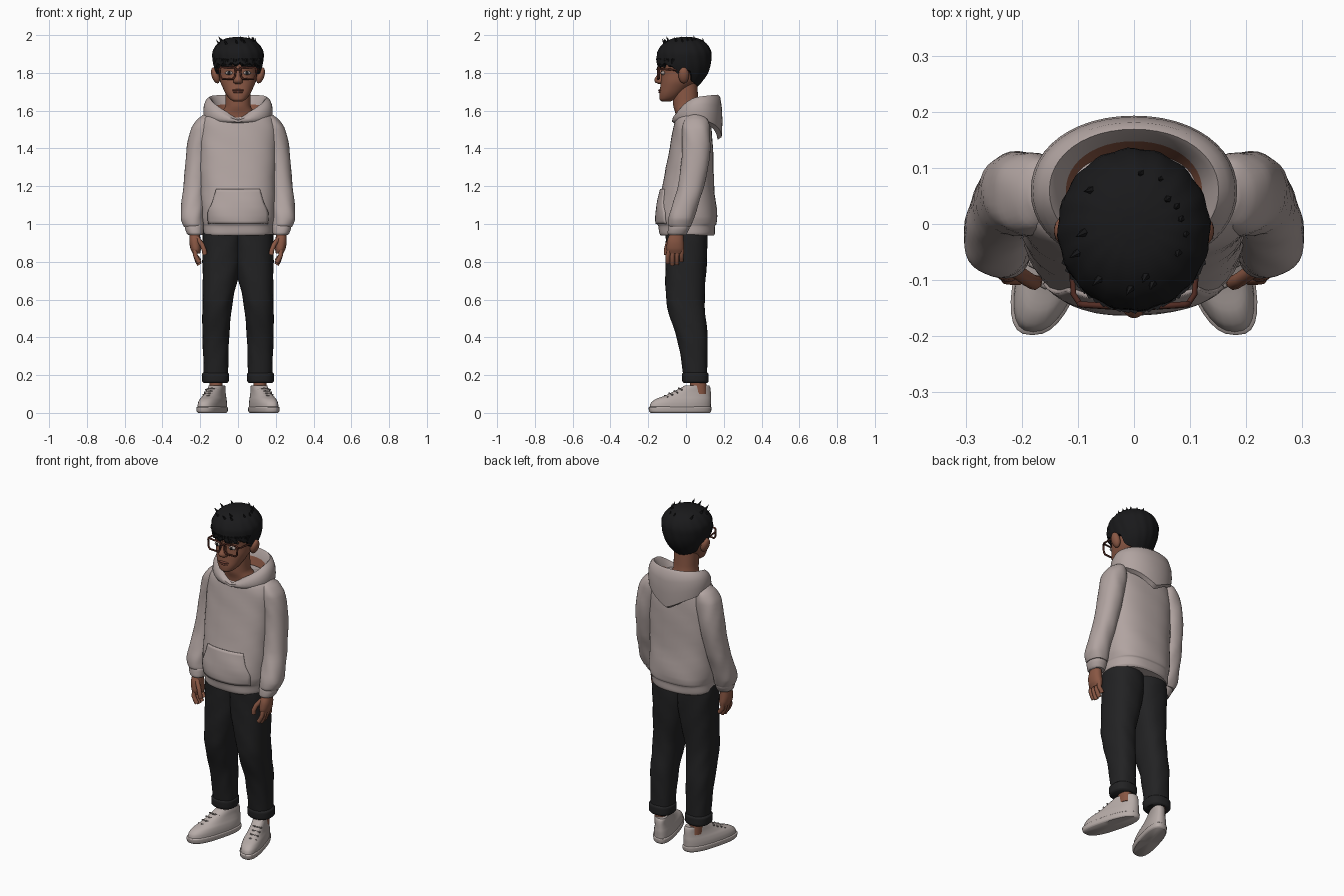
import bpy, bmesh, math, random
from mathutils import Vector
from mathutils.bvhtree import BVHTree

random.seed(4)


def material(name, r, g, b):
    m = bpy.data.materials.new(name)
    m.diffuse_color = (r, g, b, 1)
    return m


FABRIC = material("warm grey fabric", 0.44, 0.37, 0.355)
SKIN = material("brown skin", 0.25, 0.095, 0.057)
HAIR = material("black hair", 0.010, 0.010, 0.011)
TROUSER = material("charcoal cloth", 0.016, 0.016, 0.017)
FRAME = material("red brown frame", 0.085, 0.025, 0.017)
SHOE = material("off white leather", 0.47, 0.41, 0.39)
LACE = material("grey lace", 0.22, 0.19, 0.18)
EYE = material("eye white", 0.40, 0.33, 0.30)
LIP = material("lip", 0.19, 0.062, 0.042)


def finish(name, bm, mats, angle=50):
    bmesh.ops.recalc_face_normals(bm, faces=bm.faces)
    me = bpy.data.meshes.new(name)
    bm.to_mesh(me)
    bm.free()
    for m in mats:
        me.materials.append(m)
    me.polygons.foreach_set("use_smooth", [True] * len(me.polygons))
    me.set_sharp_from_angle(angle=math.radians(angle))
    ob = bpy.data.objects.new(name, me)
    bpy.context.collection.objects.link(ob)
    return ob


def mono(rows, t):
    """Monotone cubic through rows (t, a, b, ...)."""
    t = min(max(t, rows[0][0]), rows[-1][0])
    i = max(k for k in range(len(rows) - 1) if rows[k][0] <= t)
    sec = lambda k, c: (rows[k + 1][c] - rows[k][c]) / (rows[k + 1][0] - rows[k][0])

    def slope(k, c):
        if k == 0 or k == len(rows) - 1:
            return sec(min(k, len(rows) - 2), c)
        a, b = sec(k - 1, c), sec(k, c)
        return 0 if a * b <= 0 else 2 * a * b / (a + b)
    h = rows[i + 1][0] - rows[i][0]
    u = (t - rows[i][0]) / h
    return [(2*u**3 - 3*u*u + 1) * rows[i][c] + (u**3 - 2*u*u + u) * h * slope(i, c)
            + (3*u*u - 2*u**3) * rows[i + 1][c] + (u**3 - u*u) * h * slope(i + 1, c)
            for c in range(1, len(rows[0]))]


def oval(a, y0, y1, x0, x1, p=2.0, grow=1.0):
    f = lambda v: math.copysign(abs(v) ** (2 / p), v)
    return ((x0 + x1) / 2 + grow * (x1 - x0) / 2 * f(math.sin(a)),
            (y0 + y1) / 2 - grow * (y1 - y0) / 2 * f(math.cos(a)))


def skin_grid(bm, grid, cap=True):
    rows = [[bm.verts.new(v) for v in r] for r in grid]
    n = len(rows[0])
    for j in range(len(rows) - 1):
        for i in range(n):
            k = (i + 1) % n
            bm.faces.new((rows[j][i], rows[j][k], rows[j + 1][k], rows[j + 1][i]))
    for r in (rows[0], rows[-1]) if cap else ():
        c = bm.verts.new(sum((v.co for v in r), Vector()) / n)
        for i in range(n):
            bm.faces.new((r[i], r[(i + 1) % n], c))


def loft(name, rings, mat, s=1, p=2.2, n=32, steps=4, fold=0.0, shear=0.0):
    """Stack of ovals; ring = (z, front y, back y, inner x, outer x)."""
    zs = [rings[k][0] + (rings[k + 1][0] - rings[k][0]) * j / steps
          for k in range(len(rings) - 1) for j in range(steps)] + [rings[-1][0]]
    grid = []
    for z in zs:
        r, row = mono(rings, z), []
        for i in range(n):
            a = 2 * math.pi * i / n
            g = 1 + fold * math.sin(3 * a + 26 * z) * math.sin(15 * z + 2 * a)
            x, y = oval(a, *r, p, g)
            row.append((s * (x - shear * y), y, z))
        grid.append(row)
    bm = bmesh.new()
    skin_grid(bm, grid)
    return finish(name, bm, [mat])


def tube(name, pts, r, mat, cyclic=False):
    cu = bpy.data.curves.new(name, 'CURVE')
    cu.dimensions, cu.bevel_depth, cu.bevel_resolution, cu.use_fill_caps = '3D', r, 2, True
    sp = cu.splines.new('POLY')
    sp.points.add(len(pts) - 1)
    for q, v in zip(sp.points, pts):
        q.co = (*v, 1)
    sp.use_cyclic_u = cyclic
    tmp = bpy.data.objects.new(name + "_path", cu)
    bpy.context.collection.objects.link(tmp)
    bpy.context.view_layer.update()
    me = bpy.data.meshes.new_from_object(tmp.evaluated_get(bpy.context.evaluated_depsgraph_get()))
    bpy.data.objects.remove(tmp)
    bm = bmesh.new()
    bm.from_mesh(me)
    return finish(name, bm, [mat])


def ball(name, loc, scale, mat, rot=0.0):
    bm = bmesh.new()
    bmesh.ops.create_uvsphere(bm, u_segments=20, v_segments=12, radius=1)
    c, d = math.cos(rot), math.sin(rot)
    for v in bm.verts:
        x, y, z = (v.co[i] * scale[i] for i in range(3))
        v.co = Vector((x * c - z * d, y, x * d + z * c)) + Vector(loc)
    return finish(name, bm, [mat])


# Hoodie body with ribbed hem
torso = loft("hoodie_body", [
    (0.938, -0.135, 0.145, -0.178, 0.178), (0.95, -0.142, 0.152, -0.186, 0.186),
    (0.99, -0.146, 0.155, -0.187, 0.187), (1.0, -0.152, 0.163, -0.19, 0.19),
    (1.04, -0.155, 0.166, -0.198, 0.198), (1.2, -0.125, 0.15, -0.2, 0.2),
    (1.4, -0.088, 0.142, -0.205, 0.205), (1.5, -0.07, 0.135, -0.205, 0.205),
    (1.56, -0.056, 0.125, -0.185, 0.185), (1.6, -0.03, 0.115, -0.12, 0.12)],
    FABRIC, p=2.4, n=48, fold=0.018)

# Front pocket draped on the body
bvh = BVHTree.FromPolygons([v.co for v in torso.data.vertices],
                           [tuple(q.vertices) for q in torso.data.polygons])
bm, prev = bmesh.new(), None
for j in range(13):
    z = 1.0 + 0.185 * j / 12
    hw = mono([(0.99, 0.158), (1.05, 0.162), (1.12, 0.135), (1.19, 0.115)], z)[0]
    row = []
    for i in range(25):
        x = hw * (i / 12 - 1)
        hit = bvh.ray_cast(Vector((x, -1, z)), Vector((0, 1, 0)))[0]
        row.append(bm.verts.new((x, hit.y - 0.008, z)))
    for i in range(24 if prev else 0):
        bm.faces.new((prev[i], prev[i + 1], row[i + 1], row[i]))
    prev = row
pocket = finish("front_pocket", bm, [FABRIC])
mod = pocket.modifiers.new("thickness", 'SOLIDIFY')
mod.thickness, mod.offset = 0.012, -1

# Hood lying on the shoulders, lined with skin colour at the neck
bm, cols = bmesh.new(), []
for i in range(48):
    a = 2 * math.pi * i / 48
    d = math.degrees(min(a, 2 * math.pi - a))
    zr, zb = mono([(0, 1.56, 1.525), (45, 1.625, 1.53), (90, 1.672, 1.54),
                   (135, 1.682, 1.51), (180, 1.685, 1.445)], d)
    col = []
    for f, z in ((0.5, zr - 0.12), (0.66, zr - 0.05), (0.76, zr - 0.01), (0.82, zr),
                 (0.91, zr - 0.012), (0.98, zr * 0.7 + zb * 0.3), (1.0, zr * 0.4 + zb * 0.6),
                 (0.97, zb + 0.015), (0.8, zb)):
        x, y = oval(a, -0.075, 0.193, -0.184, 0.184, 2.1, f)
        col.append((x, y, z))
    cols.append(col)
skin_grid(bm, list(zip(*cols)), cap=False)
bm.faces.ensure_lookup_table()
for f in bm.faces[:48]:
    f.material_index = 1
finish("hood", bm, [FABRIC, SKIN])

for s, side in ((1, "left"), (-1, "right")):
    # Sleeve and cuff
    loft(side + "_sleeve", [
        (0.985, -0.09, 0.025, 0.183, 0.285), (1.0, -0.095, 0.032, 0.18, 0.293),
        (1.035, -0.092, 0.045, 0.18, 0.303), (1.1, -0.072, 0.065, 0.176, 0.3),
        (1.2, -0.042, 0.097, 0.168, 0.29), (1.4, -0.022, 0.128, 0.14, 0.272),
        (1.5, -0.022, 0.126, 0.12, 0.25), (1.55, -0.01, 0.115, 0.12, 0.218),
        (1.58, 0.02, 0.08, 0.13, 0.18)], FABRIC, s, fold=0.035)
    loft(side + "_cuff", [
        (0.943, -0.092, 0.0, 0.188, 0.265), (0.952, -0.097, 0.006, 0.184, 0.272),
        (0.985, -0.094, 0.02, 0.182, 0.282), (1.0, -0.088, 0.02, 0.185, 0.28)], FABRIC, s)
    # Hand: palm, four fingers, thumb
    loft(side + "_palm", [
        (0.845, -0.095, -0.016, 0.2, 0.24), (0.87, -0.103, -0.01, 0.196, 0.252),
        (0.91, -0.1, -0.012, 0.198, 0.258), (0.96, -0.08, -0.015, 0.203, 0.255)], SKIN, s)
    for k in range(4):
        y, low = -0.096 + 0.024 * k, (0.795, 0.785, 0.789, 0.805)[k]
        tube(side + "_finger", [(s * 0.227, y * 0.9, 0.87), (s * 0.226, y, 0.835),
                                (s * 0.214, y, low + 0.015), (s * 0.204, y, low)], 0.0125, SKIN)
    tube(side + "_thumb", [(s * 0.215, -0.08, 0.925), (s * 0.19, -0.098, 0.89),
                           (s * 0.178, -0.105, 0.86), (s * 0.176, -0.103, 0.838)], 0.013, SKIN)
    # Trouser leg and turn-up
    loft(side + "_trouser_leg", [
        (0.18, -0.012, 0.112, 0.055, 0.182), (0.3, -0.03, 0.113, 0.05, 0.184),
        (0.4, -0.05, 0.114, 0.046, 0.187), (0.52, -0.088, 0.104, 0.036, 0.188),
        (0.6, -0.104, 0.1, 0.027, 0.188), (0.76, -0.11, 0.107, -0.01, 0.189),
        (0.9, -0.11, 0.112, -0.025, 0.188), (0.98, -0.11, 0.112, -0.025, 0.18)],
        TROUSER, s, p=2.4, fold=0.03)
    loft(side + "_turn_up", [
        (0.158, -0.012, 0.113, 0.056, 0.182), (0.168, -0.02, 0.12, 0.049, 0.19),
        (0.205, -0.022, 0.12, 0.047, 0.191), (0.215, -0.01, 0.112, 0.055, 0.182)], TROUSER, s, p=2.4)
    # Ankle, shoe, sole and laces
    loft(side + "_ankle", [(0.1, 0.02, 0.11, 0.08, 0.15), (0.2, 0.02, 0.105, 0.085, 0.15)], SKIN, s)
    loft(side + "_sole", [
        (0.0, -0.188, 0.127, 0.072, 0.184), (0.008, -0.195, 0.133, 0.066, 0.19),
        (0.028, -0.198, 0.135, 0.065, 0.191), (0.033, -0.192, 0.13, 0.07, 0.186)],
        SHOE, s, p=2.6, shear=0.27)
    loft(side + "_shoe", [
        (0.03, -0.193, 0.131, 0.069, 0.187), (0.05, -0.187, 0.132, 0.07, 0.186),
        (0.072, -0.163, 0.133, 0.074, 0.181), (0.09, -0.115, 0.132, 0.08, 0.174),
        (0.115, -0.062, 0.131, 0.086, 0.168), (0.135, -0.022, 0.128, 0.088, 0.166),
        (0.146, -0.005, 0.122, 0.09, 0.164)], SHOE, s, p=2.5, shear=0.27)
    for y, z in ((-0.112, 0.091), (-0.088, 0.104), (-0.062, 0.116), (-0.038, 0.13)):
        tube(side + "_lace", [(s * (0.128 + dx - 0.27 * y), y + abs(dx) * 0.5, z - abs(dx) * 0.25)
                              for dx in (-0.034, -0.015, 0, 0.015, 0.034)], 0.0045, LACE)
    # Ear, eye, brow and glasses
    ball(side + "_ear", (s * 0.119, -0.012, 1.787), (0.021, 0.028, 0.044), SKIN, -s * 0.3)
    ball(side + "_eye", (s * 0.047, -0.121, 1.8), (0.021, 0.012, 0.011), EYE)
    ball(side + "_pupil", (s * 0.047, -0.129, 1.8), (0.009, 0.006, 0.0095), HAIR)
    tube(side + "_brow", [(s * 0.02, -0.138, 1.829), (s * 0.05, -0.134, 1.84), (s * 0.083, -0.112, 1.832)],
         0.006, HAIR)
    rim = [(s * (0.053 + dx), -0.148 + 0.12 * max(0, dx), 1.798 + dz) for dx, dz in (
        (-0.034, 0.03), (0.036, 0.032), (0.044, 0.024), (0.04, -0.02), (0.03, -0.03),
        (-0.026, -0.03), (-0.036, -0.02), (-0.041, 0.023))]
    tube(side + "_glasses_rim", rim, 0.0055, FRAME, True)
    tube(side + "_glasses_arm", [(s * 0.096, -0.143, 1.82), (s * 0.108, -0.125, 1.82),
                                 (s * 0.117, 0.0, 1.812)], 0.005, FRAME)
tube("glasses_bridge", [(-0.014, -0.148, 1.815), (0, -0.153, 1.819), (0.014, -0.148, 1.815)], 0.005, FRAME)

# Neck and head
loft("neck", [(1.5, -0.05, 0.1, -0.12, 0.12), (1.58, -0.055, 0.09, -0.095, 0.095),
              (1.63, -0.068, 0.066, -0.066, 0.066), (1.76, -0.07, 0.06, -0.066, 0.066)], SKIN)
loft("head", [
    (1.648, -0.128, -0.085, -0.022, 0.022), (1.66, -0.14, -0.055, -0.042, 0.042),
    (1.685, -0.141, -0.02, -0.062, 0.062), (1.72, -0.137, 0.02, -0.08, 0.08),
    (1.76, -0.133, 0.07, -0.096, 0.096), (1.8, -0.13, 0.1, -0.102, 0.102),
    (1.86, -0.135, 0.11, -0.108, 0.108), (1.93, -0.11, 0.09, -0.08, 0.08)], SKIN, p=2.25, n=40)
loft("nose", [(1.742, -0.148, -0.11, -0.015, 0.015), (1.75, -0.163, -0.11, -0.025, 0.025),
              (1.762, -0.168, -0.11, -0.024, 0.024), (1.79, -0.153, -0.11, -0.014, 0.014),
              (1.83, -0.14, -0.11, -0.012, 0.012)], SKIN, p=1.9, n=20)
ball("upper_lip", (0, -0.135, 1.708), (0.033, 0.012, 0.006), LIP)
ball("lower_lip", (0, -0.134, 1.698), (0.028, 0.012, 0.007), LIP)

# Hair cap with a ragged fringe and loose tufts
CAP = [(1.72, -0.1, 0.055, -0.075, 0.075), (1.76, -0.125, 0.09, -0.103, 0.103),
       (1.8, -0.142, 0.117, -0.118, 0.118), (1.85, -0.155, 0.132, -0.132, 0.132),
       (1.9, -0.153, 0.135, -0.136, 0.136), (1.94, -0.134, 0.12, -0.12, 0.12),
       (1.97, -0.098, 0.09, -0.09, 0.09), (1.985, -0.06, 0.055, -0.055, 0.055),
       (1.99, -0.025, 0.025, -0.02, 0.02)]
bm, N = bmesh.new(), 72
cols = []
for i in range(N):
    a = 2 * math.pi * i / N
    d = math.degrees(min(a, 2 * math.pi - a))
    zb = mono([(0, 1.85), (55, 1.845), (78, 1.795), (90, 1.8), (102, 1.815), (118, 1.755), (180, 1.722)], d)[0]
    zb += 0.008 * math.sin(a * 18) * (d < 70)
    col = []
    for j in range(19):
        z = zb + (1.99 - zb) * math.sin(j / 18 * math.pi / 2)
        x, y = oval(a, *mono(CAP, z), 2.0, 1 + 0.012 * math.sin(a * 16 + z * 30))
        col.append((x, y, z))
    cols.append(col)
skin_grid(bm, list(zip(*cols)))


def tuft(base, tip, r):
    m = (tip - base).to_track_quat('Z', 'Y').to_matrix()
    ring = [bm.verts.new(base + m @ Vector((r * math.cos(t), r * math.sin(t), 0)))
            for t in (0, 1.257, 2.513, 3.77, 5.027)]
    end = bm.verts.new(tip)
    for i in range(5):
        bm.faces.new((ring[i], ring[(i + 1) % 5], end))
    bm.faces.new(ring)


for i in range(23):
    a = math.radians(-66 + 6 * i)
    b = oval(a, *mono(CAP, 1.87), 2.0, 0.95)
    t = oval(a + random.uniform(-0.1, 0.1), *mono(CAP, 1.84), 2.0, 0.97)
    tuft(Vector((*b, 1.875)), Vector((*t, 1.835 + random.uniform(-0.012, 0.008))), 0.013)
for i in range(14):
    a, z = random.uniform(0, 6.28), random.uniform(1.95, 1.98)
    b = oval(a, *mono(CAP, z), 2.0, 0.9)
    tuft(Vector((*b, z - 0.01)), Vector((b[0] * 1.12 - 0.012, b[1] * 1.1 - 0.01, min(z + 0.026, 2.0))), 0.011)
finish("hair", bm, [HAIR])
